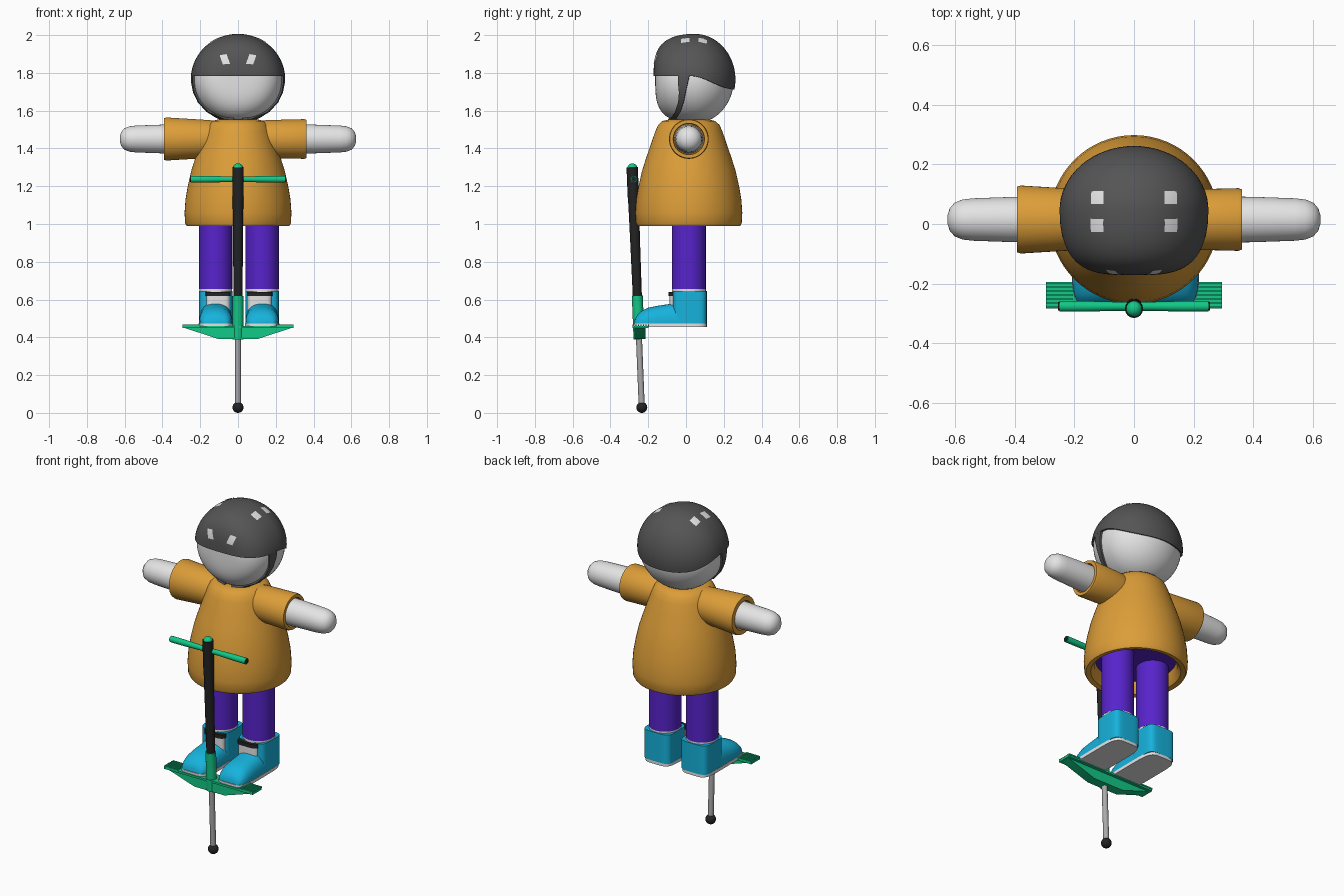
import bpy, bmesh, math
from math import sin, cos, pi, radians
from mathutils import Matrix, Vector

if "Cube" in bpy.data.objects:
    bpy.data.objects.remove(bpy.data.objects["Cube"])


def material(name, r, g, b):
    m = bpy.data.materials.new(name)
    m.use_nodes = True
    m.diffuse_color = (r, g, b, 1)
    m.node_tree.nodes["Principled BSDF"].inputs["Base Color"].default_value = (r, g, b, 1)
    return m


ORANGE = material("orange cloth", .72, .34, .04)
PURPLE = material("purple cloth", .095, .017, .60)
CYAN = material("cyan boot", .008, .45, .72)
GREEN = material("green metal", .006, .58, .24)
HELMET = material("dark grey shell", .09, .09, .09)
BLACK = material("black rubber", .017, .017, .017)
WHITE = material("pale white", .78, .78, .78)
STEEL = material("grey steel", .40, .40, .40)


def finish(name, bm, mat, matrix=None, angle=40):
    bmesh.ops.remove_doubles(bm, verts=bm.verts, dist=1e-5)
    if matrix:
        bm.transform(matrix)
    bmesh.ops.recalc_face_normals(bm, faces=bm.faces)
    mesh = bpy.data.meshes.new(name)
    bm.to_mesh(mesh)
    bm.free()
    mesh.materials.append(mat)
    ob = bpy.data.objects.new(name, mesh)
    bpy.context.collection.objects.link(ob)
    bpy.ops.object.select_all(action='DESELECT')
    ob.select_set(True)
    bpy.context.view_layer.objects.active = ob
    bpy.ops.object.shade_smooth_by_angle(angle=radians(angle))
    return ob


def loft(name, rings, mat, matrix=None, closed=True, caps=True, angle=40):
    """Skin a list of equally long point rings."""
    bm = bmesh.new()
    rows = [[bm.verts.new(p) for p in ring] for ring in rings]
    n = len(rows[0])
    for a, b in zip(rows, rows[1:]):
        for i in range(n if closed else n - 1):
            j = (i + 1) % n
            bm.faces.new((a[i], a[j], b[j], b[i]))
    if caps:
        bm.faces.new(rows[0])
        bm.faces.new(rows[-1])
    return finish(name, bm, mat, matrix, angle)


def outline(cx, cy, w, d, n=2, steps=48):
    """Superellipse in plan: n = 2 is a circle, larger is boxier."""
    def p(c):
        return math.copysign(abs(c) ** (2 / n), c)
    return [(cx + w * p(cos(2 * pi * i / steps)), cy + d * p(sin(2 * pi * i / steps)))
            for i in range(steps)]


def revolve(name, profile, mat, matrix=None, steps=48):
    rings = [[(x, y, h) for x, y in outline(0, 0, max(r, 1e-4), max(r, 1e-4), 2, steps)]
             for r, h in profile]
    return loft(name, rings, mat, matrix)


def column(name, plan, z0, z1, mat):
    return loft(name, [[(x, y, z) for x, y in plan] for z in (z0, z1)], mat)


def box(name, size, at, mat):
    bm = bmesh.new()
    bmesh.ops.create_cube(bm, size=1)
    return finish(name, bm, mat, Matrix.Translation(at) @ Matrix.Diagonal((*size, 1)))


def ball(name, r, at, mat):
    bm = bmesh.new()
    bmesh.ops.create_uvsphere(bm, u_segments=24, v_segments=14, radius=r)
    return finish(name, bm, mat, Matrix.Translation(at))


# Shirt with an open, thick hem, and the hips inside it
MID = .015
revolve("shirt", [(.215, 1.09), (.225, 1.02), (.245, .995), (.272, .99), (.28, 1.005), (.283, 1.06),
                  (.278, 1.13), (.266, 1.2), (.248, 1.28), (.226, 1.35), (.2, 1.425), (.178, 1.49),
                  (.162, 1.525), (.14, 1.545), (.11, 1.552)], ORANGE,
        Matrix.Translation((0, MID, 0)), 64)
revolve("hips", [(.218, 1.06), (.218, 1.085)], PURPLE, Matrix.Translation((0, MID, 0)))

# Arms in short hollow sleeves
for side, s, cuff, r in (("left", 1, .362, .105), ("right", -1, .392, .114)):
    place = Matrix.Translation((0, MID, 1.45)) @ Matrix.Rotation(s * pi / 2, 4, 'Y')
    revolve(side + "_sleeve", [(.085, .05), (.1, .15), (r, cuff - .012), (r - .004, cuff),
                               (.083, cuff), (.08, cuff - .03)], ORANGE, place)
    revolve(side + "_arm", [(.078, .25), (.076, .4), (.071, .54), (.067, .575), (.056, .602),
                            (.037, .618), (.015, .625), (0, .626)], WHITE, place)

# Head: ellipsoid with a flattened face
CENTRE = Vector((0, .045, 1.765))


def skull(d, scale=1):
    d = Vector(d).normalized()
    y = d.y if d.y > 0 else -(1 - (1 + d.y) ** 1.6)
    return CENTRE + scale * Vector((d.x * .24, y * .208, d.z * .232))


def ring_dirs(lat, steps=64):
    return [(cos(lat) * cos(2 * pi * i / steps), cos(lat) * sin(2 * pi * i / steps), sin(lat))
            for i in range(steps)]


loft("head", [[skull(d) for d in ring_dirs(radians(-89.9 + 179.8 * k / 32))] for k in range(33)],
     WHITE, angle=60)


# Helmet shell, its edge dropping toward the back
def edge_lat(a):
    t = min(1, max(0, (sin(a) + .1) / 1.1))
    return .08 - .30 * t * t * (3 - 2 * t)


SHELL = 1.042
rows = []
for k in range(20):
    row = []
    for i in range(64):
        a = 2 * pi * i / 64
        lat = edge_lat(a) + (radians(89.9) - edge_lat(a)) * k / 19
        row.append(skull((cos(lat) * cos(a), cos(lat) * sin(a), sin(lat)), SHELL))
    rows.append(row)
lip = [CENTRE + (p - CENTRE) * (.992 / SHELL) for p in rows[0]]
loft("helmet", [lip] + rows, HELMET, angle=50)


# Pale vent openings
def patch(name, centre, u, v):
    c, u, v = Vector(centre), Vector(u), Vector(v)
    loft(name, [[skull(c + u * (i / 2 - 1) + v * (j / 2 - 1), SHELL + .012) for i in range(5)]
                for j in range(5)], WHITE, closed=False, caps=False)


for s, side in ((1, "left"), (-1, "right")):
    patch(side + "_back_vent", (s * .49, .2, .85), (.085, 0, -s * .045), (0, .1, -.02))
    patch(side + "_top_vent", (s * .49, -.15, .85), (.085, 0, -s * .045), (0, .07, .01))
    patch(side + "_front_vent", (s * .28, -.85, .44), (.08, 0, 0), (s * .04, .05, .11))

# Chin strap following the cheeks
for s, side in ((1, "left"), (-1, "right")):
    strips = []
    for y, z, w in ((-.01, 1.79, .03), (-.014, 1.75, .025), (-.017, 1.7, .017), (-.024, 1.65, .014),
                    (-.04, 1.6, .014), (-.062, 1.565, .014), (-.085, 1.545, .013)):
        strip = []
        for yy, grow in ((y - w, 1), (y - w, 1.045), (y + w, 1.045), (y + w, 1)):
            f = (yy - CENTRE.y) / .208
            dy = f if f > 0 else -(1 - (1 + f) ** (1 / 1.6))
            dz = (z - CENTRE.z) / .232
            dx = math.sqrt(max(.01, 1 - dy * dy - dz * dz))
            strip.append(skull((s * dx, dy, dz), grow))
        strips.append(strip)
    loft(side + "_chin_strap", strips, HELMET)

# Legs and boots
for side, x in (("left", .128), ("right", -.118)):
    inner = x * .9
    column(side + "_leg", outline(x, MID, .088, .09), .655, 1.08, PURPLE)
    column(side + "_sock", outline(x, MID, .087, .09), .63, .662, WHITE)
    column(side + "_boot_shaft", outline(x, .02, .089, .09, 5), .472, .645, CYAN)
    column(side + "_boot_tongue", outline(inner, -.04, .064, .047, 4), .5, .618, WHITE)
    column(side + "_boot_buckle", outline(inner, -.04, .068, .052, 4), .618, .641, BLACK)
    column(side + "_sole", outline(x, -.083, .091, .193, 5), .455, .474, WHITE)
    arches = []
    for y, w, h in ((.03, .087, .1), (-.06, .088, .112), (-.09, .088, .104), (-.15, .089, .095),
                    (-.2, .088, .085), (-.235, .083, .068), (-.258, .073, .047), (-.272, .06, .02)):
        arches.append([(px, y, .472 + max(0, pz)) for px, pz in outline(x, 0, w, h, 2.5)])
    loft(side + "_boot_toe", arches, CYAN, angle=50)

# Jumping stick, leaning slightly forward; heights run along its axis
lean = Matrix.Translation((0, -.233, 0)) @ Matrix.Rotation(.04, 4, 'X')
ball("ground_tip", .029, (0, -.234, .029), BLACK)
revolve("piston_rod", [(.016, .04), (.016, .42)], STEEL, lean, 24)
revolve("lower_sleeve", [(.029, .39), (.029, .62)], GREEN, lean, 24)
revolve("main_tube", [(.024, .61), (.026, .9), (.028, 1.1), (.030, 1.15), (.030, 1.302)], BLACK, lean, 24)
ball("top_knob", .027, (0, -.284, 1.294), GREEN)

# Handlebar, thicker at its ends, with dark end plugs
bar = Matrix.Translation((0, -.276, 1.237)) @ Matrix.Rotation(pi / 2, 4, 'Y')
revolve("handlebar", [(.018, -.25), (.018, -.17), (.015, -.06), (.015, .06), (.018, .17), (.018, .25)],
        GREEN, bar, 20)
for s, side in ((1, "left"), (-1, "right")):
    revolve(side + "_bar_plug", [(.014, s * .245), (.014, s * .254)], BLACK, bar, 20)

# Footrest: flat ribbed wings over a tapered brace
box("footrest_plate", (.59, .085, .012), (0, -.24, .455), GREEN)
brace = [(-.29, .452), (-.1, .39), (.1, .39), (.29, .452)]
loft("footrest_brace", [[(x, y, z) for x, z in brace] for y in (-.272, -.215)], GREEN)
for s, side in ((1, "left"), (-1, "right")):
    for k in range(7):
        box(f"{side}_grip_rib_{k + 1}", (.09, .006, .008), (s * .25, -.279 + k * .0135, .463), GREEN)
